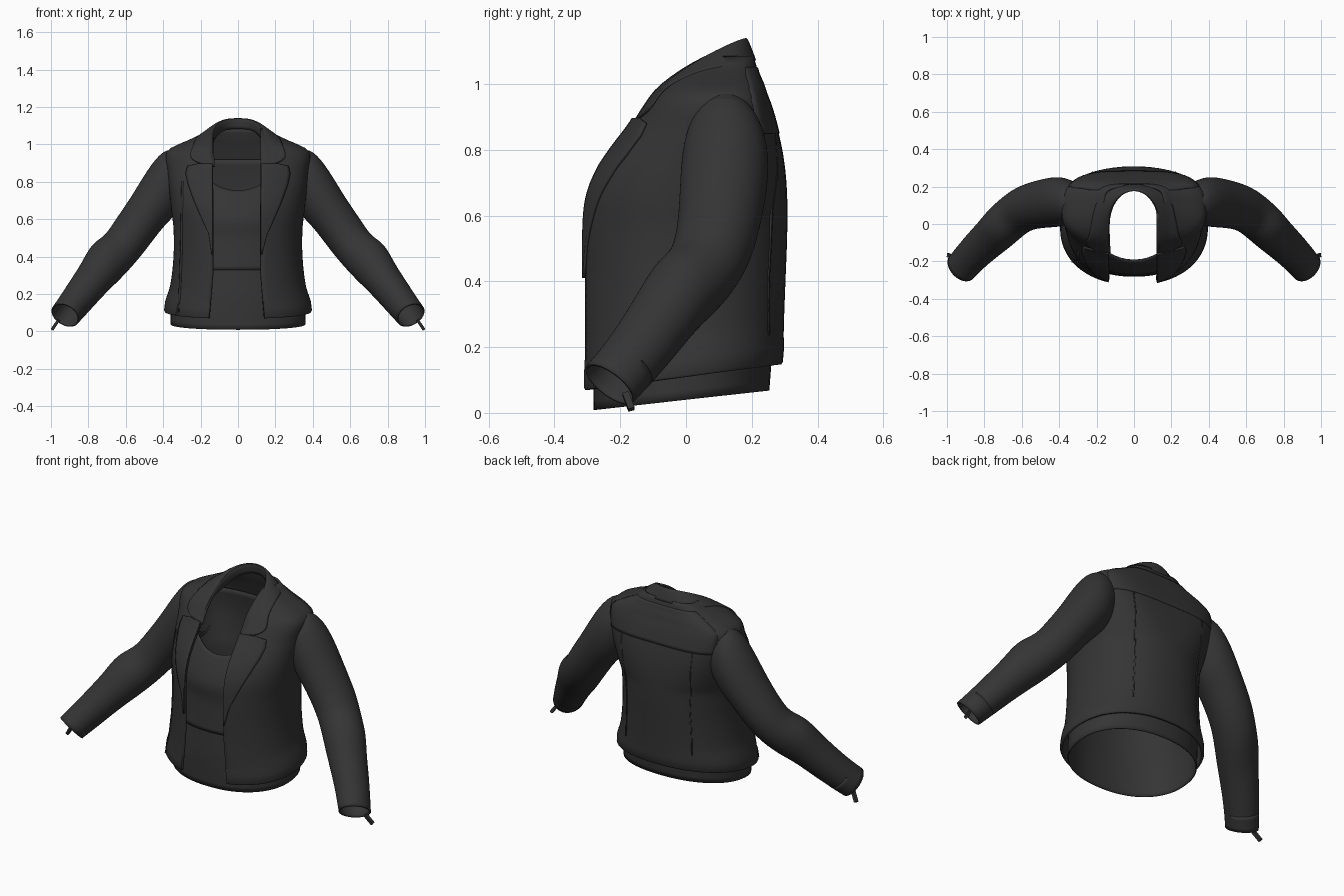
import bpy, math
from mathutils import Vector

if "Cube" in bpy.data.objects:
    bpy.data.objects.remove(bpy.data.objects["Cube"])

mat = bpy.data.materials.new("charcoal cloth")
mat.diffuse_color = (0.035, 0.035, 0.035, 1)
mat.use_nodes = True
mat.node_tree.nodes["Principled BSDF"].inputs["Base Color"].default_value = mat.diffuse_color

# height, half width, front y, back y
JACKET = [(.11, .392, -.322, .290), (.17, .385, -.322, .296), (.25, .362, -.322, .298), (.40, .345, -.322, .303),
          (.55, .345, -.322, .308), (.65, .357, -.312, .308), (.73, .365, -.282, .303), (.80, .372, -.235, .293),
          (.87, .38, -.18, .277), (.93, .387, -.14, .26), (.97, .375, -.112, .245), (1.0, .32, -.085, .235),
          (1.03, .25, -.05, .222), (1.06, .19, -.012, .213), (1.085, .16, .03, .205)]
SHIRT = [(.01, .365, -.285, .255), (.2, .36, -.285, .27), (.33, .335, -.275, .28), (.5, .32, -.262, .28),
         (.6, .325, -.265, .28), (.7, .335, -.225, .27), (.8, .34, -.165, .26), (.96, .33, -.08, .235)]


def power(z, back):
    """Squareness of the section; the upper back is squarer."""
    return 2.2 + (1.3 * max(0, min(1, (z - .6) / .25)) if back else 0)


def at(levels, z):
    """Smoothly interpolated half width, front and back at a height."""
    z = min(max(z, levels[0][0]), levels[-1][0])
    i = 0
    while i < len(levels) - 2 and z > levels[i + 1][0]:
        i += 1
    a, b = levels[i], levels[i + 1]
    p, q = levels[max(i - 1, 0)], levels[min(i + 2, len(levels) - 1)]
    h = b[0] - a[0]
    t = (z - a[0]) / h
    out = []
    for k in (1, 2, 3):
        m0 = (b[k] - p[k]) / (b[0] - p[0]) * h
        m1 = (q[k] - a[k]) / (q[0] - a[0]) * h
        out.append((2*t**3 - 3*t*t + 1)*a[k] + (t**3 - 2*t*t + t)*m0 + (3*t*t - 2*t**3)*b[k] + (t**3 - t*t)*m1)
    return out


def hem(y, z, slope=.13):
    """Drop the hem toward the front."""
    return z + slope * y * max(0, min(1, (.5 - z) / .35))


def on_jacket(x, z, side=-1, off=0.0):
    """Point on the jacket front (-1) or back (1), pushed out by off."""
    w, f, b = at(JACKET, z)
    p = power(z, side > 0)
    k = max(0, 1 - min(1, abs(x) / w) ** p) ** (1 / p)
    y = (f + b) / 2 + side * (b - f) / 2 * k
    return Vector((x, y + side * off, hem(y, z) + off * .5 * (z > .75)))


def grid(name, rows, closed=False, thick=0.0, subsurf=0, offset=-1, flip=False):
    """Surface lofted through rows of points."""
    n = len(rows[0])
    verts = [tuple(p) for r in rows for p in r]
    faces = []
    for i in range(len(rows) - 1):
        for j in range(n if closed else n - 1):
            k = (j + 1) % n
            q = (i*n + j, i*n + k, (i + 1)*n + k, (i + 1)*n + j)
            faces.append(q[::-1] if flip else q)
    me = bpy.data.meshes.new(name)
    me.from_pydata(verts, [], faces)
    ob = bpy.data.objects.new(name, me)
    bpy.context.collection.objects.link(ob)
    me.materials.append(mat)
    if subsurf:
        m = ob.modifiers.new("smooth", 'SUBSURF')
        m.levels = m.render_levels = subsurf
    if thick:
        m = ob.modifiers.new("cloth", 'SOLIDIFY')
        m.thickness, m.offset = thick, offset
    bpy.context.view_layer.objects.active = ob
    ob.select_set(True)
    bpy.ops.object.shade_smooth_by_angle(angle=math.radians(50))
    ob.select_set(False)
    return ob


def spread(a, b, n):
    return [a + (b - a) * i / (n - 1) for i in range(n)]


def ring(levels, z, off=0.0, left=0, right=0, n=72, slope=.13):
    """Oval section; left/right give the front opening."""
    w, f, b = at(levels, z)
    a0, a1 = -math.pi / 2, 1.5 * math.pi
    if right:
        a0 = -math.acos(min(1, right / w) ** 1.1)
        a1 = math.pi + math.acos(min(1, left / w) ** 1.1)
    pts = []
    for a in spread(a0, a1, n + 1)[:n if not right else n + 1]:
        c, s = math.cos(a), math.sin(a)
        p = power(z, s > 0)
        x = (w + off) * math.copysign(abs(c) ** (2 / p), c)
        y = (f + b) / 2 + ((b - f) / 2 + off) * math.copysign(abs(s) ** (2 / p), s)
        pts.append(Vector((x, y, hem(y, z, slope))))
    return pts


def opening(z):
    flare = .02 * max(0, (.33 - z) / .22)
    return dict(left=.135 + flare, right=.122 + flare)


def patch(name, rows, side=-1, off=.006, cols=10, thick=.008):
    """Cloth layer on the jacket; rows hold height, x start, x end."""
    pts = []
    for a, b in zip(rows, rows[1:]):
        for t in (0, 1/3, 2/3):
            z, x0, x1 = (a[k] + (b[k] - a[k]) * t for k in range(3))
            pts.append([on_jacket(x, z, side, off) for x in spread(x0, x1, cols)])
    z, x0, x1 = rows[-1]
    pts.append([on_jacket(x, z, side, off) for x in spread(x0, x1, cols)])
    return grid(name, pts, thick=thick, offset=0)


def pull(name, loc, size, tilt):
    bpy.ops.mesh.primitive_cube_add(size=1, location=loc, rotation=tilt)
    ob = bpy.context.object
    ob.name, ob.scale = name, size
    ob.data.materials.append(mat)


# Jacket body and a thin waistband at the hem
grid("jacket_body", [ring(JACKET, z, **opening(z)) for z in spread(.11, 1.085, 48)], thick=.012)
grid("waistband", [ring(JACKET, z, o, **opening(z)) for z, o in ((.112, .001), (.117, .004), (.16, .003), (.195, .001))])

# Lapels
for s, name in ((1, "right_lapel"), (-1, "left_lapel")):
    e = .122 if s > 0 else .135
    outer = [(.42, e + .005), (.52, .155), (.62, .20), (.70, .235), (.78, .265), (.84, .278), (.88, .27), (.893, .215)]
    patch(name, [(z, s * e, s * x) for z, x in outer], off=.004, thick=.01)

# Collar: stand, fold edge and fallen outer edge
fold = [Vector(p) for p in ((.124, -.158, .885), (.126, -.128, .93), (.128, -.09, .975), (.13, -.04, 1.022),
                            (.13, .03, 1.078), (.11, .10, 1.122), (.065, .16, 1.15), (0, .185, 1.155))]
fall = [on_jacket(x, z, off=.007) for x, z in ((.21, .895), (.262, .925), (.25, .965), (.235, 1.0))]
fall += [Vector(p) for p in ((.217, .06, 1.045), (.19, .15, 1.055), (.11, .20, 1.07), (0, .214, 1.072))]
mid = [(a + b) / 2 + Vector((.003, 0, .004)) for a, b in zip(fold, fall)]
mid[-1].x = 0
stand = [p + Vector((.006 if p.x else 0, .006, -.07 if i > 3 else -.012)) for i, p in enumerate(fold)]
rows = []
for r in (stand, fold, mid, fall):
    rows.append(r + [Vector((-p.x, p.y, p.z)) for p in r[-2::-1]])
grid("collar", rows, thick=.008, subsurf=2, offset=0)

# Back yoke, seams and front zip
patch("back_yoke", [(z, -.9 * at(JACKET, z)[0], .9 * at(JACKET, z)[0]) for z in (.85, .9, .95, .98, 1.01, 1.05)],
      side=1, off=0, cols=30, thick=.006)
for s in (1, -1):
    patch("back_seam", [(.21, s * .215 - .003, s * .215 + .003), (.5, s * .205 - .003, s * .205 + .003),
                        (.85, s * .23 - .003, s * .23 + .003)], side=1, off=0, cols=3, thick=.006)
patch("front_zip", [(.13, -.318, -.31), (.45, -.306, -.298), (.80, -.300, -.292)], off=.001, cols=3)
pull("zip_pull", (-.318, -.20, .115), (.02, .012, .06), (0, .2, 0))

# Shirt with scooped neck over a lower layer
lower = [ring(SHIRT, z, -.004, slope=.11) for z in spread(.04, .42, 14)]
grid("lower_layer", lower, closed=True, thick=.006)
shirt_rows = []
for t in spread(0, 1, 22):
    row = []
    for j in range(72):
        a = -math.pi / 2 + 2 * math.pi * j / 72
        front = max(0, -math.sin(a))
        top = .92 - .165 * front ** 4
        z = .33 + (top - .33) * t
        row.append(ring(SHIRT, z, .004, slope=0)[j])
    shirt_rows.append(row)
grid("shirt", shirt_rows, closed=True, thick=.008)

# Sleeves: upper x, z, lower x, z, centre y, half depth
SLEEVE = [(.33, .965, .30, .69, .12, .095), (.395, .965, .345, .63, .12, .12), (.475, .865, .37, .60, .118, .126),
          (.565, .71, .42, .55, .108, .12), (.65, .59, .515, .42, .088, .113), (.70, .505, .60, .325, .04, .107),
          (.765, .475, .665, .26, -.02, .103), (.82, .37, .71, .215, -.07, .096), (.885, .275, .765, .155, -.125, .09),
          (.94, .19, .815, .10, -.18, .085), (.985, .125, .862, .05, -.232, .083)]


def sleeve_rings(s, grow=0.0, n=20):
    cen = [Vector((s * (u + l) / 2, y, (v + m) / 2)) for u, v, l, m, y, d in SLEEVE]
    out = []
    for i, (u, v, l, m, y, d) in enumerate(SLEEVE):
        tan = cen[min(i + 1, len(cen) - 1)] - cen[max(i - 1, 0)]
        up = Vector((s * (u - l) / 2, 0, (v - m) / 2))
        side = tan.cross(up).normalized() * d * s
        g = 1.02 + grow
        out.append([cen[i] + (up * math.cos(a) + side * math.sin(a)) * g
                    for a in (2 * math.pi * j / n for j in range(n))])
    return out


for s, name in ((1, "right"), (-1, "left")):
    grid(name + "_sleeve", sleeve_rings(s), closed=True, thick=.008, subsurf=2, flip=s > 0)
    cuff = sleeve_rings(s, .025)[-2:]
    grid(name + "_cuff", cuff, closed=True, thick=.006, subsurf=2, flip=s > 0)
    pull(name + "_cuff_pull", (s * .977, -.175, .035), (.016, .02, .062), (.3, -s * .6, 0))
